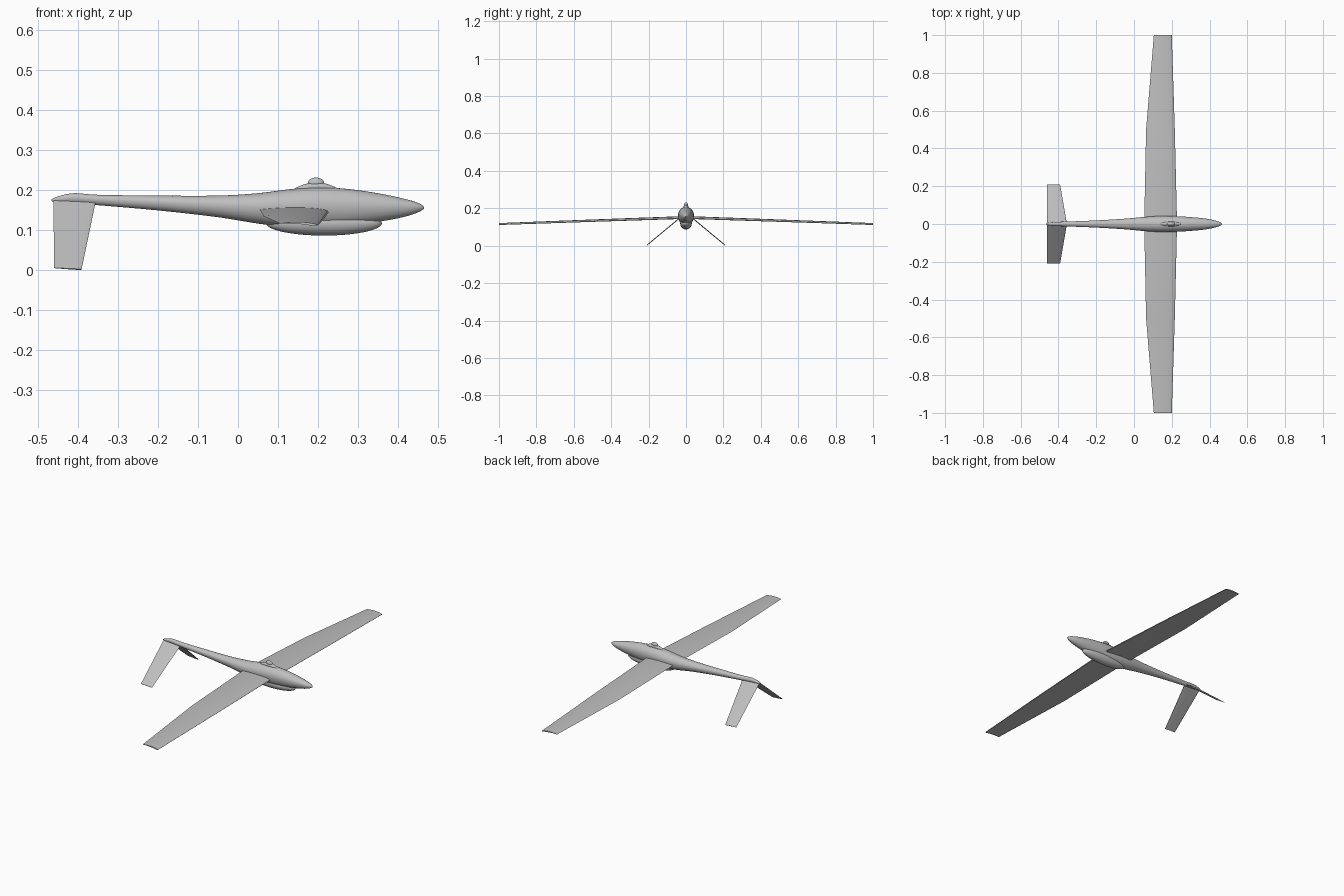
import bpy, bmesh, math
from mathutils import Vector

cube = bpy.data.objects.get("Cube")
if cube:
    bpy.data.objects.remove(cube, do_unlink=True)

grey = bpy.data.materials.new("light grey")
grey.use_nodes = True
colour = (0.52, 0.52, 0.52, 1)
grey.diffuse_color = colour
grey.node_tree.nodes["Principled BSDF"].inputs["Base Color"].default_value = colour


def finish(bm, name, angle=40):
    bmesh.ops.recalc_face_normals(bm, faces=bm.faces)
    mesh = bpy.data.meshes.new(name)
    bm.to_mesh(mesh)
    bm.free()
    mesh.materials.append(grey)
    obj = bpy.data.objects.new(name, mesh)
    bpy.context.collection.objects.link(obj)
    bpy.ops.object.select_all(action="DESELECT")
    obj.select_set(True)
    bpy.context.view_layer.objects.active = obj
    bpy.ops.object.shade_smooth_by_angle(angle=math.radians(angle))
    return obj


def loft(name, rings, angle=40):
    """Skin closed rings of points and cap both ends."""
    bm = bmesh.new()
    rows = [[bm.verts.new(p) for p in ring] for ring in rings]
    n = len(rows[0])
    for a, b in zip(rows, rows[1:]):
        for i in range(n):
            j = (i + 1) % n
            bm.faces.new((a[i], a[j], b[j], b[i]))
    bm.faces.new(rows[0])
    bm.faces.new(rows[-1])
    return finish(bm, name, angle)


def catmull(stations, steps=4):
    """Smooth a row of stations so the lofted body flows."""
    pts = [Vector(s) for s in stations]
    pts = [pts[0]] + pts + [pts[-1]]
    out = []
    for a, b, c, d in zip(pts, pts[1:], pts[2:], pts[3:]):
        for k in range(steps):
            t = k / steps
            out.append(b + (c - a) * (t / 2) + (2 * a - 5 * b + 4 * c - d) * (t * t / 2)
                       + (3 * b - a - 3 * c + d) * (t ** 3 / 2))
    return out + [pts[-1]]


def body(name, stations, sides=32):
    """Loft of oval rings; each station is x, top, bottom, half width."""
    rings = []
    for x, top, low, half in catmull(stations):
        mid = low + (top - low) * 0.56
        ring = []
        for i in range(sides):
            a = 2 * math.pi * i / sides
            s = math.sin(a)
            ring.append((x, half * math.cos(a), mid + s * (top - mid if s > 0 else mid - low)))
        rings.append(ring)
    return loft(name, rings)


def ellipsoid(name, centre, radii):
    bm = bmesh.new()
    bmesh.ops.create_uvsphere(bm, u_segments=32, v_segments=16, radius=1)
    bmesh.ops.scale(bm, vec=radii, verts=bm.verts)
    bmesh.ops.translate(bm, vec=centre, verts=bm.verts)
    return finish(bm, name)


def airfoil(back, front, y, z_back, z_front, thick, out=(0, 0, 1), camber=0.0):
    """Closed section from trailing edge over the top and back underneath."""
    out = Vector(out)
    n = 12
    cs = [(1 + math.cos(math.pi * i / n)) / 2 for i in range(n + 1)]
    ring = []
    for side, row in ((1, cs), (-1, cs[-2:0:-1])):
        for c in row:
            t = 2.6 * thick * (math.sqrt(c) - c) * (1 - 0.25 * c) + 0.0004
            rise = side * t + camber * 4 * c * (1 - c)
            base = Vector((front + (back - front) * c, y, z_front + (z_back - z_front) * c))
            ring.append(base + out * rise)
    return ring


# Fuselage and belly fairing
body("fuselage", [
    (-0.466, 0.178, 0.173, 0.002), (-0.45, 0.185, 0.170, 0.007), (-0.41, 0.193, 0.167, 0.011),
    (-0.35, 0.189, 0.163, 0.013), (-0.20, 0.187, 0.150, 0.019), (-0.05, 0.187, 0.133, 0.028),
    (0.05, 0.193, 0.117, 0.037), (0.13, 0.203, 0.108, 0.042), (0.20, 0.208, 0.106, 0.042),
    (0.28, 0.203, 0.112, 0.038), (0.36, 0.191, 0.123, 0.031), (0.42, 0.178, 0.135, 0.021),
    (0.452, 0.168, 0.146, 0.011), (0.465, 0.159, 0.154, 0.002)])
ellipsoid("belly_fairing", (0.215, 0, 0.118), (0.145, 0.031, 0.031))

# Main wing, tapered toward both drooping tips
half_wing = [(1.0, 0.105, 0.200, 0.117, 0.112, 0.0045),
             (0.5, 0.064, 0.216, 0.135, 0.130, 0.007),
             (0.0, 0.054, 0.228, 0.153, 0.147, 0.009)]
wing = [(-s[0],) + s[1:] for s in half_wing] + half_wing[-2::-1]
loft("main_wing", [airfoil(b, f, y, zb, zf, t, camber=0.004)
                   for y, b, f, zb, zf, t in wing])

# Inverted V tail fins
for side, name in ((1, "left_tail_fin"), (-1, "right_tail_fin")):
    normal = Vector((0, side * 0.64, 0.77))
    loft(name, [airfoil(-0.461, -0.356, side * 0.006, 0.174, 0.170, 0.003, normal),
                airfoil(-0.460, -0.391, side * 0.208, 0.006, 0.002, 0.002, normal)])

# Dorsal antenna fairing and dome
body("dorsal_fairing", [(0.135, 0.202, 0.196, 0.003), (0.165, 0.215, 0.196, 0.010),
                        (0.195, 0.220, 0.196, 0.013), (0.22, 0.217, 0.196, 0.011),
                        (0.255, 0.203, 0.196, 0.003)])
ellipsoid("dorsal_dome", (0.195, 0, 0.219), (0.020, 0.010, 0.013))
